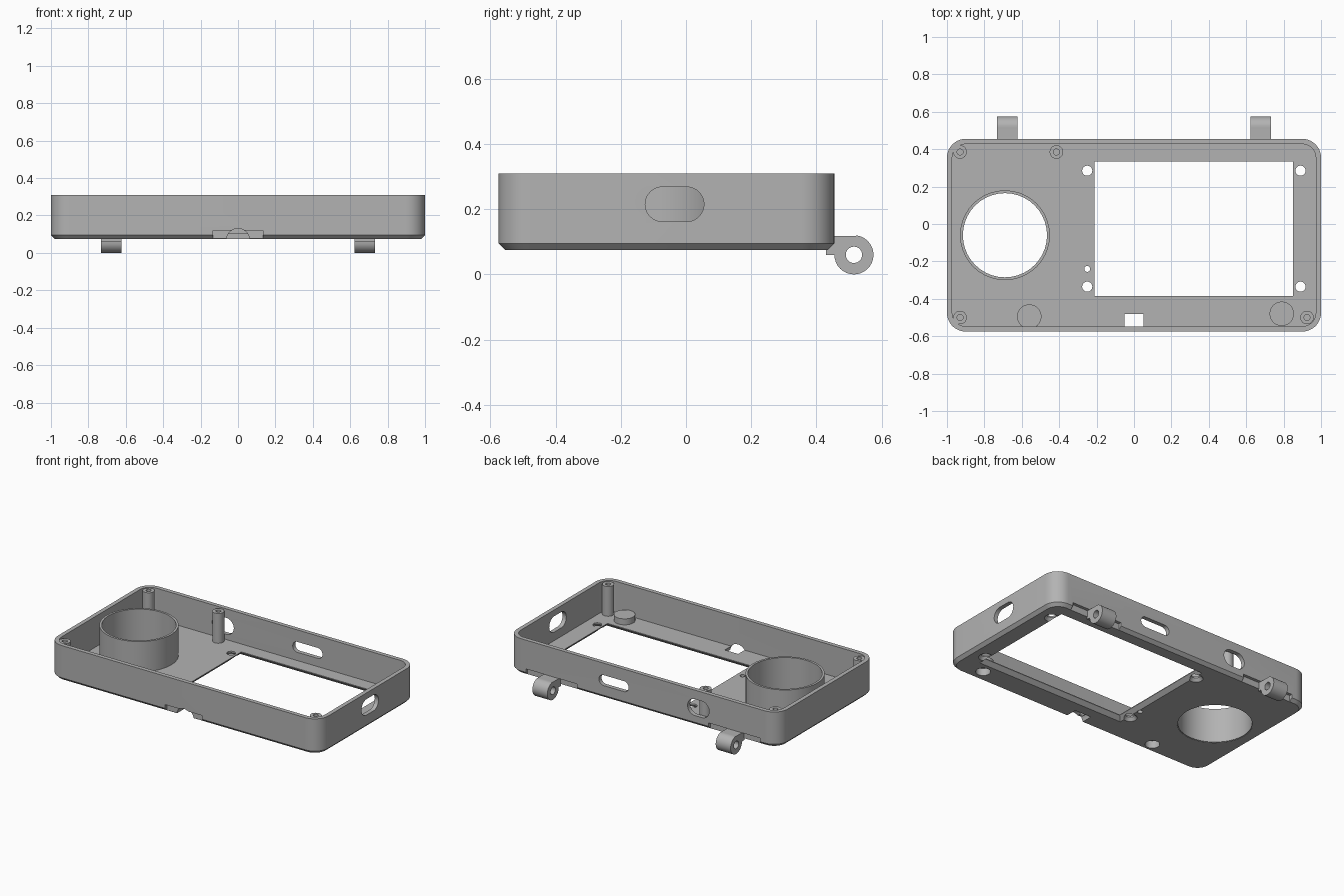
import bpy
import bmesh
from math import sin, cos, pi, radians

cube = bpy.data.objects.get("Cube")
if cube:
    bpy.data.objects.remove(cube, do_unlink=True)

grey = bpy.data.materials.new("mid grey")
grey.use_nodes = True
grey.diffuse_color = (0.45, 0.45, 0.45, 1)
grey.node_tree.nodes["Principled BSDF"].inputs["Base Color"].default_value = (0.45, 0.45, 0.45, 1)

# Maps outline (u, v) and height w to x, y, z for each extrusion axis
AXES = {"X": lambda u, v, w: (w, u, v),
        "Y": lambda u, v, w: (u, w, v),
        "Z": lambda u, v, w: (u, v, w)}


def rounded(cx, cy, hx, hy, r=0.0, n=10):
    """Rounded rectangle outline; a circle or a slot when r is a half size."""
    if r == 0:
        n = 0
    pts = []
    for q, (sx, sy) in enumerate([(1, 1), (-1, 1), (-1, -1), (1, -1)]):
        for i in range(n + 1):
            a = (q + i / max(n, 1)) * pi / 2
            pts.append((cx + sx * (hx - r) + r * cos(a), cy + sy * (hy - r) + r * sin(a)))
    return pts


def circle(cx, cy, r):
    return rounded(cx, cy, r, r, r)


def loft(name, rings, axis="Z", closed=False):
    """Skins a list of (outline, height) rings, capped or closed into a loop."""
    bm = bmesh.new()
    loops = [[bm.verts.new(AXES[axis](u, v, w)) for u, v in pts] for pts, w in rings]
    pairs = list(zip(loops, loops[1:]))
    if closed:
        pairs.append((loops[-1], loops[0]))
    else:
        bm.faces.new(loops[0])
        bm.faces.new(loops[-1])
    for a, b in pairs:
        for i in range(len(a)):
            j = (i + 1) % len(a)
            bm.faces.new((a[i], a[j], b[j], b[i]))
    bmesh.ops.remove_doubles(bm, verts=bm.verts, dist=1e-5)
    bmesh.ops.recalc_face_normals(bm, faces=bm.faces)
    mesh = bpy.data.meshes.new(name)
    bm.to_mesh(mesh)
    bm.free()
    mesh.materials.append(grey)
    obj = bpy.data.objects.new(name, mesh)
    bpy.context.collection.objects.link(obj)
    return obj


def prism(name, pts, w0, w1, axis="Z"):
    return loft(name, [(pts, w0), (pts, w1)], axis)


def activate(obj):
    bpy.ops.object.select_all(action="DESELECT")
    obj.select_set(True)
    bpy.context.view_layer.objects.active = obj


def boolean(obj, tool, op="DIFFERENCE"):
    tool.hide_render = True
    activate(obj)
    mod = obj.modifiers.new("cut", "BOOLEAN")
    mod.operation, mod.object, mod.solver = op, tool, "EXACT"
    bpy.ops.object.modifier_apply(modifier=mod.name)
    bpy.data.objects.remove(tool, do_unlink=True)


def cut(obj, pts, w0, w1, axis="Z"):
    boolean(obj, prism("cutter", pts, w0, w1, axis))


BASE, FLOOR, TOP, MID = 0.075, 0.105, 0.31, -0.06


def shell(inset):
    return rounded(0, MID, 1 - inset, 0.515 - inset, 0.1 - inset)


# Open tray with a chamfered lower edge
tray = loft("tray", [(shell(0.02), BASE), (shell(0), BASE + 0.02), (shell(0), TOP),
                     (shell(0.028), TOP), (shell(0.028), FLOOR)])
parts = [tray]

# Low round bosses with pockets below
for x, y in [(-0.56, -0.495), (0.79, -0.48)]:
    boolean(tray, prism("boss", circle(x, y, 0.065), BASE + 0.01, 0.145), "UNION")
    cut(tray, circle(x, y, 0.045), 0.05, 0.125)

# Display window, flared underneath
boolean(tray, loft("cutter", [
    (rounded(0.32, -0.025, 0.565, 0.395), BASE - 0.01),
    (rounded(0.32, -0.025, 0.53, 0.36), FLOOR - 0.005),
    (rounded(0.32, -0.025, 0.53, 0.36), FLOOR + 0.02)]))

# Countersunk holes around the window, and one small pin hole
for x in (-0.25, 0.89):
    for y in (0.285, -0.335):
        boolean(tray, loft("cutter", [(circle(x, y, 0.048), BASE - 0.005),
                                      (circle(x, y, 0.027), BASE + 0.02),
                                      (circle(x, y, 0.027), FLOOR + 0.02)]))
cut(tray, circle(-0.25, -0.24, 0.016), 0.05, 0.12)

# Round opening in the floor
cut(tray, circle(-0.69, MID, 0.23), 0.05, 0.13)

# Slots in the side and back walls
cut(tray, rounded(-0.035, 0.215, 0.09, 0.053, 0.053), 0.9, 1.1, "X")
cut(tray, rounded(0.215, 0.195, 0.11, 0.035, 0.035), 0.41, 0.5, "Y")
cut(tray, rounded(-0.41, 0.195, 0.08, 0.055, 0.055), 0.41, 0.5, "Y")

# Front thumb notch
cut(tray, rounded(0, 0.08, 0.135, 0.04), -0.6, -0.557, "Y")
cut(tray, circle(0, 0.068, 0.062), -0.6, -0.48, "Y")

# Recesses behind the hinges
for x in (-0.675, 0.675):
    cut(tray, rounded(x, 0.08, 0.19, 0.038), 0.435, 0.5, "Y")

# Round collar
outer, inner = circle(-0.69, MID, 0.24), circle(-0.69, MID, 0.225)
parts.append(loft("round_collar", [(outer, BASE + 0.002), (outer, TOP - 0.002),
                                   (inner, TOP - 0.002), (inner, BASE + 0.002)], closed=True))

# Screw posts with blind holes
for i, (x, y) in enumerate([(-0.93, 0.385), (-0.415, 0.385), (-0.93, -0.5), (0.925, -0.5)]):
    out, hole = circle(x, y, 0.036), circle(x, y, 0.016)
    parts.append(loft(f"screw_post_{i + 1}", [(out, FLOOR - 0.01), (out, TOP - 0.006),
                                              (hole, TOP - 0.006), (hole, 0.17)]))

# Hinge knuckles with pin holes
knuckle = [(0.43, 0.06), (0.43, 0.118), (0.515, 0.118)]
for i in range(1, 25):
    a = radians(90 - i * 11.25)
    knuckle.append((0.515 + 0.06 * cos(a), 0.06 + 0.06 * sin(a)))
for name, x in (("right_hinge", -0.677), ("left_hinge", 0.677)):
    hinge = prism(name, knuckle, x - 0.055, x + 0.055, "X")
    cut(hinge, circle(0.515, 0.06, 0.025), x - 0.1, x + 0.1, "X")
    parts.append(hinge)

for obj in parts:
    activate(obj)
    bpy.ops.object.shade_smooth_by_angle(angle=radians(30))
